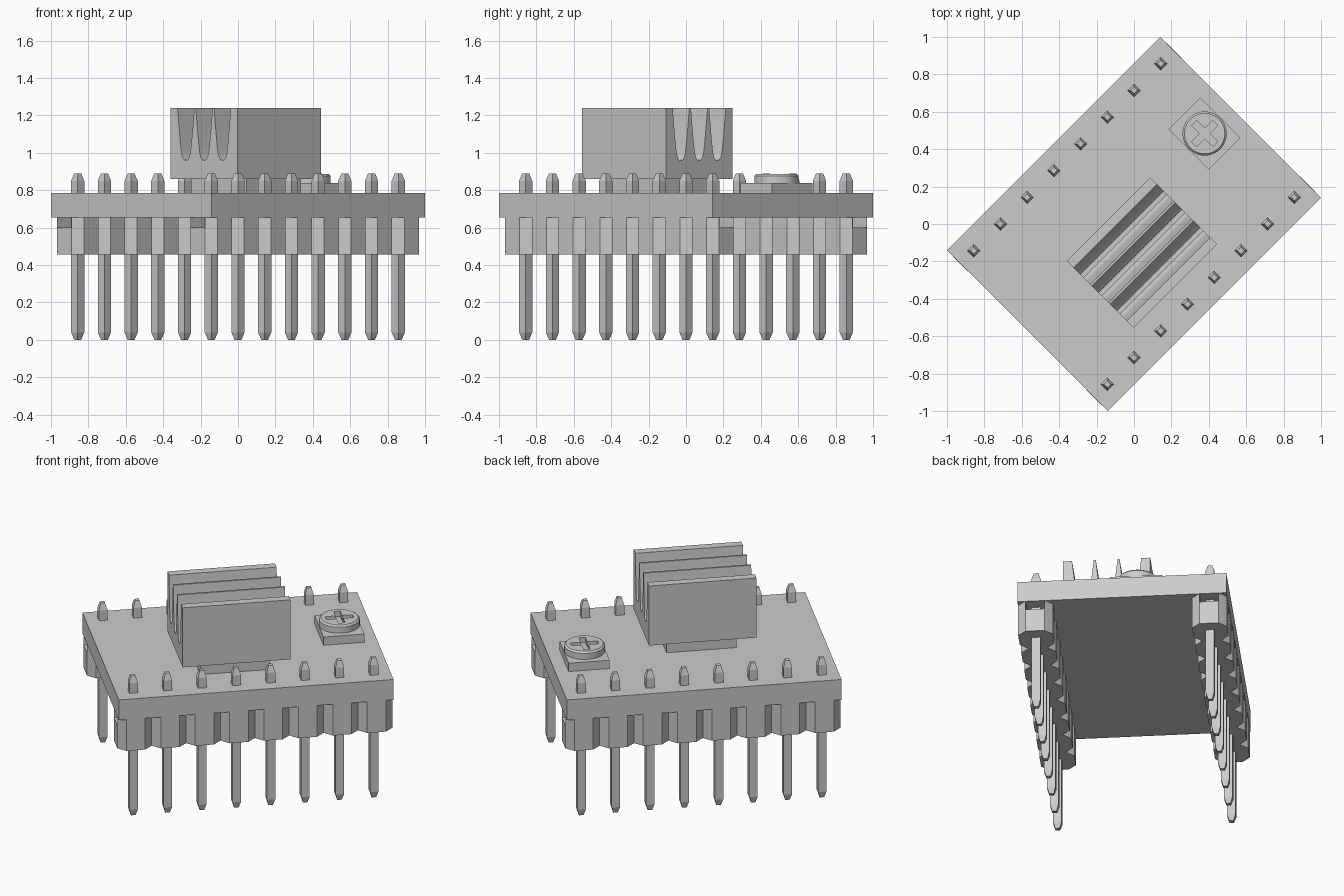
import bpy, bmesh, math
from mathutils import Vector

cube = bpy.data.objects.get("Cube")
if cube:
    bpy.data.objects.remove(cube, do_unlink=True)

GREY = (0.6, 0.6, 0.6, 1)
mat = bpy.data.materials.new("plain grey")
mat.use_nodes = True
mat.diffuse_color = GREY
mat.node_tree.nodes["Principled BSDF"].inputs["Base Color"].default_value = GREY

TURN = math.radians(45)          # the whole board stands diagonally
PITCH, PINS, ROW = 0.202, 8, 0.505
BOARD_LOW, BOARD_TOP = 0.655, 0.785


def rect(cx, cy, hx, hy):
    return [(cx + sx * hx, cy + sy * hy) for sx, sy in ((-1, -1), (1, -1), (1, 1), (-1, 1))]


def circle(cx, cy, r, n=40):
    return [(cx + r * math.cos(i * math.tau / n), cy + r * math.sin(i * math.tau / n)) for i in range(n)]


def loft(bm, sections):
    """Skin a stack of (outline, height) sections and cap both ends."""
    rings = [[bm.verts.new((x, y, z)) for x, y in outline] for outline, z in sections]
    n = len(rings[0])
    for a, b in zip(rings, rings[1:]):
        for i in range(n):
            j = (i + 1) % n
            bm.faces.new((a[i], a[j], b[j], b[i]))
    bm.faces.new(rings[0][::-1])
    bm.faces.new(rings[-1])


def prism(bm, outline, z0, z1):
    loft(bm, [(outline, z0), (outline, z1)])


def finish(name, bm, smooth=False):
    bmesh.ops.recalc_face_normals(bm, faces=bm.faces)
    mesh = bpy.data.meshes.new(name)
    bm.to_mesh(mesh)
    bm.free()
    ob = bpy.data.objects.new(name, mesh)
    bpy.context.collection.objects.link(ob)
    ob.rotation_euler.z = TURN
    mesh.materials.append(mat)
    if smooth:
        activate(ob)
        bpy.ops.object.shade_smooth_by_angle(angle=math.radians(30))
    return ob


def activate(ob):
    bpy.ops.object.select_all(action='DESELECT')
    ob.select_set(True)
    bpy.context.view_layer.objects.active = ob


def block(name, outline, z0, z1):
    bm = bmesh.new()
    prism(bm, outline, z0, z1)
    return finish(name, bm)


# Circuit board
block("board", rect(0, 0, 0.807, 0.607), BOARD_LOW, BOARD_TOP)

# Pin headers: notched strip, standoff lugs and square pins
stations = [(i - (PINS - 1) / 2) * PITCH for i in range(PINS)]
H, C = PITCH / 2, 0.046
for side, y in (("left", ROW), ("right", -ROW)):
    edge = []
    for x in stations:
        edge += [(x - H, C - H), (x - H + C, -H), (x + H - C, -H)]
    edge.append((stations[-1] + H, C - H))
    outline = edge + [(-px, -py) for px, py in edge]
    bm = bmesh.new()
    prism(bm, [(px, py + y) for px, py in outline], 0.455, 0.6)
    for x in stations:
        for s in (-1, 1):
            lug = [(-H, H - C), (H, H - C), (H - C, H), (C - H, H)]
            prism(bm, [(x + px, y + s * py) for px, py in lug], 0.6, BOARD_LOW)
    finish(side + "_header_strip", bm)

    bm = bmesh.new()
    for x in stations:
        full, tip = rect(x, y, 0.025, 0.025), rect(x, y, 0.013, 0.013)
        loft(bm, [(tip, 0), (full, 0.04), (full, 0.85), (tip, 0.89)])
    finish(side + "_header_pins", bm)

# Chip and finned heat sink
SX, SY = -0.078, -0.138
block("chip", rect(SX, SY, 0.205, 0.21), BOARD_TOP, 0.86)
LOW, TOP = 0.86, 1.24
half = [(0.063, TOP), (0.051, 1.13), (0.041, 1.05), (0.033, 1.0), (0.025, 0.975), (0.013, 0.962)]
groove = [(-w, z) for w, z in half] + [(w, z) for w, z in reversed(half)]
profile = [(-0.253, LOW), (-0.253, TOP)]
for k in (-1, 0, 1):
    profile += [(k * 0.138 + w, z) for w, z in groove]
profile += [(0.253, TOP), (0.253, LOW)]
bm = bmesh.new()
prism(bm, [(SY + py, pz) for py, pz in profile], SX - 0.316, SX + 0.316)
for v in bm.verts:
    v.co = Vector((v.co.z, v.co.x, v.co.y))
finish("heat_sink", bm, smooth=True)

# Trimmer: base plate and cross-slotted dial
TX, TY = 0.609, 0.075
block("trimmer_base", rect(TX, TY, 0.12, 0.152), BOARD_TOP, 0.838)
bm = bmesh.new()
loft(bm, [(circle(TX, TY, 0.118), 0.83), (circle(TX, TY, 0.118), 0.876), (circle(TX, TY, 0.108), 0.886)])
dial = finish("trimmer_dial", bm)

A, W = 0.08, 0.019
cross = []
for q in range(4):
    c, s = round(math.cos(q * math.pi / 2)), round(math.sin(q * math.pi / 2))
    cross += [(TX + c * px - s * py, TY + s * px + c * py) for px, py in ((A, -W), (A, W), (W, W))]
cutter = block("slot_cutter", cross, 0.852, 0.95)
cutter.hide_render = True
cut = dial.modifiers.new("slot", 'BOOLEAN')
cut.operation, cut.solver, cut.object = 'DIFFERENCE', 'EXACT', cutter
activate(dial)
bpy.ops.object.modifier_apply(modifier=cut.name)
bpy.data.objects.remove(cutter, do_unlink=True)
bpy.ops.object.shade_smooth_by_angle(angle=math.radians(30))
